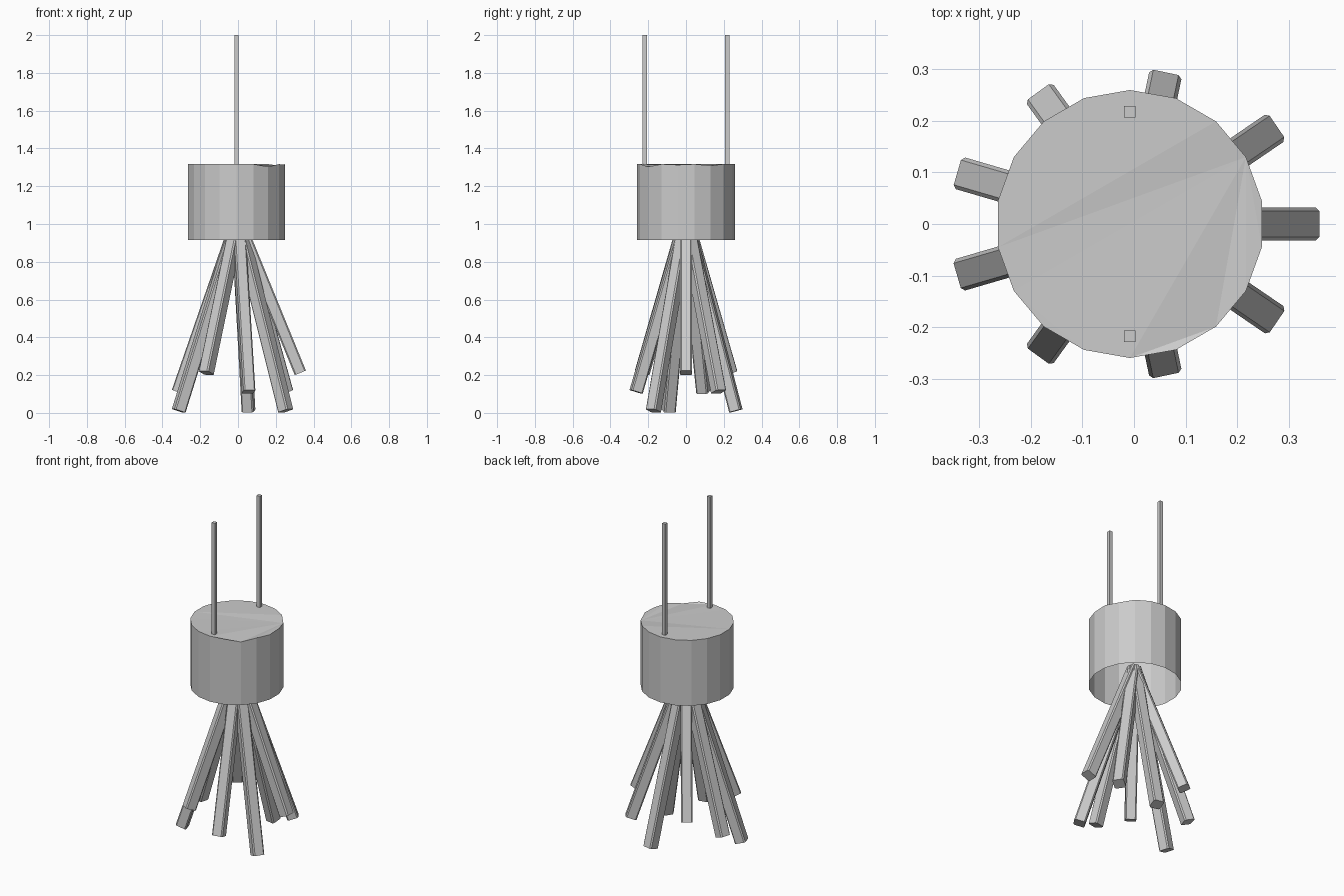
import bpy, bmesh
from math import cos, sin, radians
from mathutils import Vector

if "Cube" in bpy.data.objects:
    bpy.data.objects.remove(bpy.data.objects["Cube"])

UP = Vector((0, 0, 1))


def finish(bm, name):
    bmesh.ops.recalc_face_normals(bm, faces=bm.faces)
    me = bpy.data.meshes.new(name)
    bm.to_mesh(me)
    bm.free()
    ob = bpy.data.objects.new(name, me)
    bpy.context.collection.objects.link(ob)
    return ob


def bar(name, a, b, half, chamfer):
    """Square bar from a to b with chamfered long edges and flat ends."""
    axis = (b - a).normalized()
    side = UP.cross(axis)
    side = side.normalized() if side.length > 1e-4 else Vector((1, 0, 0))
    other = axis.cross(side)
    h, k = half, half - chamfer
    profile = [(h, -k), (h, k), (k, h), (-k, h), (-h, k), (-h, -k), (-k, -h), (k, -h)]
    if chamfer == 0:
        profile = profile[1::2]
        profile = [(h, h), (-h, h), (-h, -h), (h, -h)]
    bm = bmesh.new()
    rings = [[bm.verts.new(p + side * u + other * v) for u, v in profile] for p in (a, b)]
    n = len(profile)
    for i in range(n):
        j = (i + 1) % n
        bm.faces.new((rings[0][i], rings[0][j], rings[1][j], rings[1][i]))
    bm.faces.new(rings[0])
    bm.faces.new(rings[1])
    return finish(bm, name)


# Drum: 18-sided shell, closed on top, open underneath, slightly dented rim
CX, R, SIDES = -0.008, 0.26, 18
dents = {1: 0.008, 15: 0.014, 17: 0.004}
bm = bmesh.new()
low, high = [], []
for i in range(SIDES):
    t = radians(10 + 20 * i)
    x, y = CX + R * cos(t), R * sin(t)
    low.append(bm.verts.new((x, y, 0.915)))
    high.append(bm.verts.new((x, y, 1.317 - dents.get(i, 0))))
for i in range(SIDES):
    j = (i + 1) % SIDES
    bm.faces.new((low[i], low[j], high[j], high[i]))
top = bm.faces.new(high)
bmesh.ops.triangulate(bm, faces=[top])
finish(bm, "drum")

# Nine splayed legs meeting inside the drum, three lengths in rotation
apex = Vector((0, 0, 1.02))
for i in range(9):
    t = radians(40 * i)
    tip = Vector((0.332 * cos(t) - 0.002, 0.268 * sin(t), (0.212, 0.112, 0.011)[i % 3]))
    bar(f"leg_{i + 1}", apex, tip, 0.032, 0.007)

# Two upright rods on the drum
for name, y in (("front_rod", -0.218), ("back_rod", 0.218)):
    bar(name, Vector((CX, y, 1.30)), Vector((CX, y, 2.0)), 0.011, 0)
